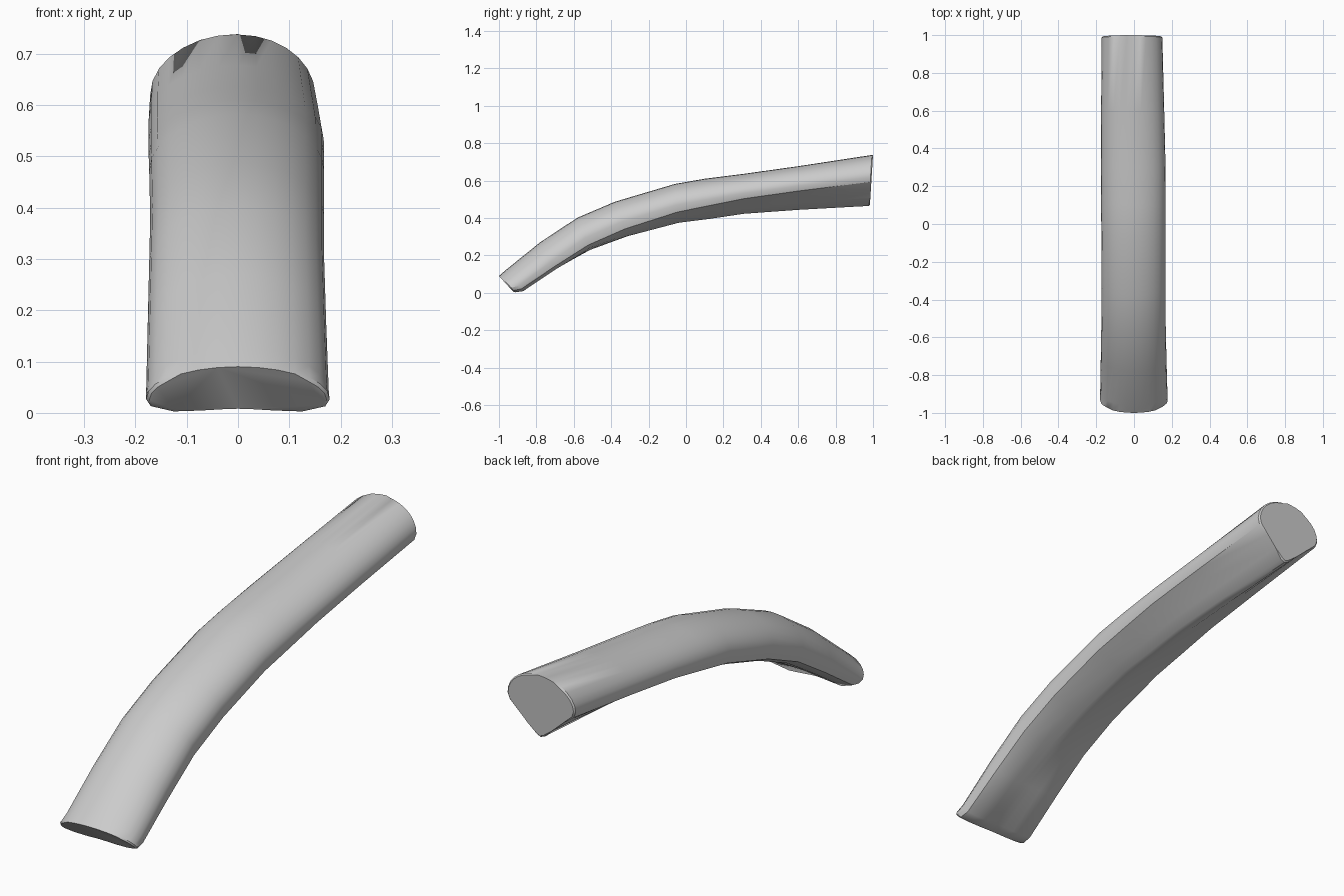
import bpy, bmesh, math
from mathutils import Vector

if "Cube" in bpy.data.objects:
    bpy.data.objects.remove(bpy.data.objects["Cube"])

# Stations: top y,z | bottom y,z | left and right half width | rim height | flatness of underside
STATIONS = [
    (-1.00, 0.090, -0.920, 0.002, 0.179, 0.179, 0.74, 1.00),
    (-0.96, 0.125, -0.870, 0.008, 0.179, 0.177, 0.74, 0.95),
    (-0.78, 0.270, -0.690, 0.122, 0.176, 0.172, 0.68, 0.80),
    (-0.58, 0.402, -0.510, 0.222, 0.173, 0.168, 0.60, 0.60),
    (-0.38, 0.487, -0.310, 0.297, 0.171, 0.168, 0.56, 0.45),
    (-0.06, 0.582, -0.040, 0.370, 0.173, 0.168, 0.53, 0.30),
    (0.10, 0.610, 0.130, 0.393, 0.174, 0.168, 0.51, 0.20),
    (0.30, 0.635, 0.310, 0.421, 0.174, 0.167, 0.48, 0.12),
    (0.60, 0.677, 0.600, 0.443, 0.174, 0.160, 0.45, 0.05),
    (1.00, 0.738, 0.983, 0.465, 0.171, 0.150, 0.43, 0.00),
]
ARC = 7


def half_section(rim, flat):
    """Half outline from top centre to bottom centre: (width fraction, depth fraction)."""
    pts = []
    for i in range(ARC + 1):
        t = i / ARC * math.pi / 2
        pts.append((math.sin(t), rim * (1 - math.cos(t))))
    # Underside: V keel at the back, shallow hollow at the front
    keel = [(0.94, rim + 0.10), (0.66, rim + (1 - rim) * 0.40),
            (0.36, rim + (1 - rim) * 0.70), (0.12, 0.97), (0, 1)]
    hollow = [(0.95, 0.89), (0.70, 1.0), (0.40, 0.97), (0.15, 0.94), (0, 0.93)]
    for a, b in zip(keel, hollow):
        pts.append(tuple(p + (q - p) * flat for p, q in zip(a, b)))
    return pts


# Curved body lofted through the stations
bm = bmesh.new()
rings = []
for ty, tz, by, bz, left, right, rim, flat in STATIONS:
    top, bottom = Vector((0, ty, tz)), Vector((0, by, bz))
    half = half_section(rim, flat)
    outline = [(w * right, d) for w, d in half]
    outline += [(-w * left, d) for w, d in half[-2:0:-1]]
    rings.append([bm.verts.new(top.lerp(bottom, d) + Vector((x, 0, 0)))
                  for x, d in outline])
n = len(rings[0])
for a, b in zip(rings, rings[1:]):
    for i in range(n):
        j = (i + 1) % n
        bm.faces.new((a[i], a[j], b[j], b[i]))

# End caps with a tiny softened edge
caps = [bm.faces.new(rings[0]), bm.faces.new(rings[-1])]
edges = [e for f in caps for e in f.edges]
bmesh.ops.bevel(bm, geom=edges, offset=0.006, segments=1, affect='EDGES')
bmesh.ops.recalc_face_normals(bm, faces=bm.faces[:])

mesh = bpy.data.meshes.new("curved_handle")
bm.to_mesh(mesh)
bm.free()
obj = bpy.data.objects.new("curved_handle", mesh)
bpy.context.collection.objects.link(obj)
bpy.context.view_layer.objects.active = obj
obj.select_set(True)
bpy.ops.object.shade_smooth_by_angle(angle=math.radians(35))
